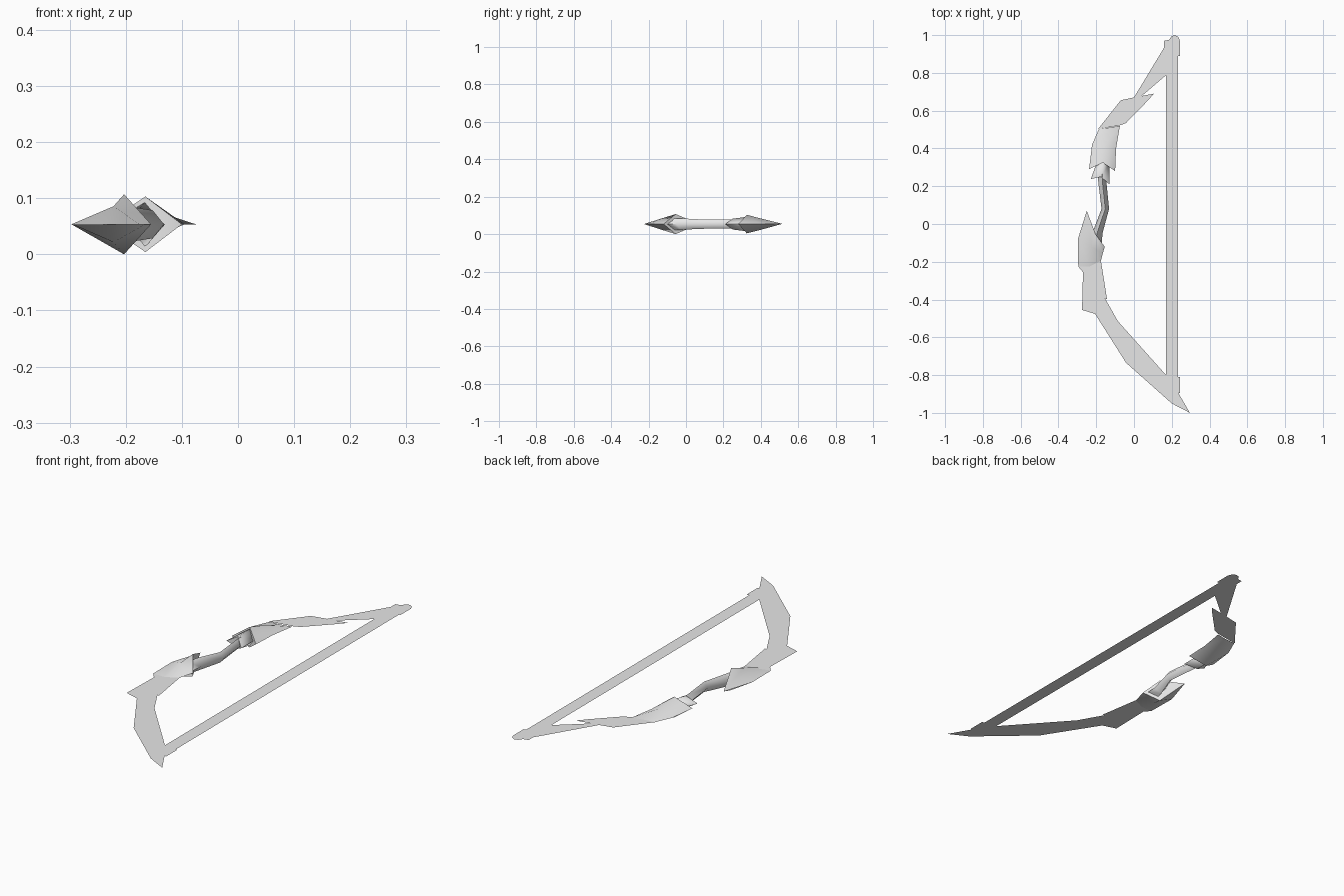
import bpy, bmesh, math

old = bpy.data.objects.get("Cube")
if old:
    bpy.data.objects.remove(old, do_unlink=True)

MID = 0.0535  # height of the centre plane

grey = bpy.data.materials.new("plain_grey")
grey.use_nodes = True
grey.diffuse_color = (0.8, 0.8, 0.8, 1)
grey.node_tree.nodes["Principled BSDF"].inputs["Base Color"].default_value = (0.8, 0.8, 0.8, 1)


def finish(name, bm, smooth=False):
    me = bpy.data.meshes.new(name)
    bm.to_mesh(me)
    bm.free()
    me.materials.append(grey)
    ob = bpy.data.objects.new(name, me)
    bpy.context.collection.objects.link(ob)
    if smooth:
        bpy.ops.object.select_all(action='DESELECT')
        ob.select_set(True)
        bpy.context.view_layer.objects.active = ob
        bpy.ops.object.shade_smooth_by_angle(angle=math.radians(80))
    return ob


def sheet(name, points, z):
    """Flat cut-out facing up."""
    bm = bmesh.new()
    face = bm.faces.new([bm.verts.new((x, y, z)) for x, y in points])
    face.normal_update()
    if face.normal.z < 0:
        face.normal_flip()
    bmesh.ops.triangulate(bm, faces=[face])
    finish(name, bm)


def diamond_loft(name, rings):
    """Loft of four-cornered rings: left (x, y), ridge (x, y), right (x, y), half height."""
    bm = bmesh.new()
    loops = []
    for left, ridge, right, h in rings:
        corners = [(*left, MID), (*ridge, MID + h), (*right, MID), (*ridge, MID - h)]
        loops.append([bm.verts.new(c) for c in corners])
    for a, b in zip(loops, loops[1:]):
        for i in range(4):
            j = (i + 1) % 4
            bm.faces.new((a[i], a[j], b[j], b[i]))
    # close both ends along the ridge
    ends = [loops[0]] + ([loops[-1]] if rings[-1][3] > 0 else [])
    for l, t, r, b in ends:
        bm.faces.new((l, t, b))
        bm.faces.new((r, b, t))
    bmesh.ops.remove_doubles(bm, verts=bm.verts[:], dist=0.0001)
    bmesh.ops.recalc_face_normals(bm, faces=bm.faces[:])
    finish(name, bm, smooth=True)


# Guards: open V-shaped mouth towards the grip, tapering flat into the limbs
diamond_loft("lower_guard", [
    ((-0.25, 0.07), (-0.203, -0.055), (-0.155, -0.12), 0.0535),
    ((-0.297, -0.08), (-0.222, -0.125), (-0.165, -0.155), 0.032),
    ((-0.295, -0.225), (-0.235, -0.225), (-0.175, -0.195), 0),
])
diamond_loft("upper_guard", [
    ((-0.238, 0.29), (-0.165, 0.325), (-0.10, 0.28), 0.0495),
    ((-0.222, 0.42), (-0.152, 0.42), (-0.095, 0.40), 0.025),
    ((-0.185, 0.505), (-0.13, 0.51), (-0.075, 0.52), 0),
])

# Grip between the guards, with a small collar at its upper end
diamond_loft("grip", [
    ((-0.235, -0.08), (-0.205, -0.09), (-0.17, -0.10), 0.030),
    ((-0.21, -0.02), (-0.19, -0.03), (-0.167, -0.05), 0.031),
    ((-0.172, 0.08), (-0.152, 0.08), (-0.132, 0.08), 0.025),
    ((-0.19, 0.23), (-0.168, 0.23), (-0.147, 0.23), 0.024),
    ((-0.19, 0.33), (-0.168, 0.33), (-0.147, 0.33), 0.028),
])
diamond_loft("grip_collar", [
    ((-0.228, 0.238), (-0.175, 0.25), (-0.13, 0.21), 0.029),
    ((-0.20, 0.32), (-0.165, 0.335), (-0.13, 0.32), 0.040),
])

# Flat limbs
sheet("lower_limb", [
    (-0.295, -0.225), (-0.27, -0.255), (-0.275, -0.455), (-0.206, -0.476),
    (-0.042, -0.735), (0.20, -0.95), (0.296, -1.0), (0.235, -0.895),
    (0.243, -0.895), (0.243, -0.81), (0.17, -0.80), (-0.085, -0.515),
    (-0.153, -0.395), (-0.143, -0.397), (-0.175, -0.195)], MID)
sheet("upper_limb", [
    (-0.19, 0.503), (-0.07, 0.655), (0.0, 0.67), (0.105, 0.69),
    (0.07, 0.65), (-0.042, 0.535), (-0.075, 0.522)], MID + 0.002)
sheet("upper_limb_tip", [
    (-0.03, 0.64), (0.0, 0.67), (0.16, 0.935), (0.16, 0.97), (0.185, 0.975),
    (0.20, 0.995), (0.217, 1.0), (0.235, 0.99), (0.243, 0.97),
    (0.243, 0.89), (0.233, 0.89), (0.17, 0.788), (0.02, 0.66)], MID)

# Bowstring
sheet("bowstring", [(0.17, -0.90), (0.233, -0.90), (0.233, 0.92), (0.17, 0.92)], MID - 0.002)
